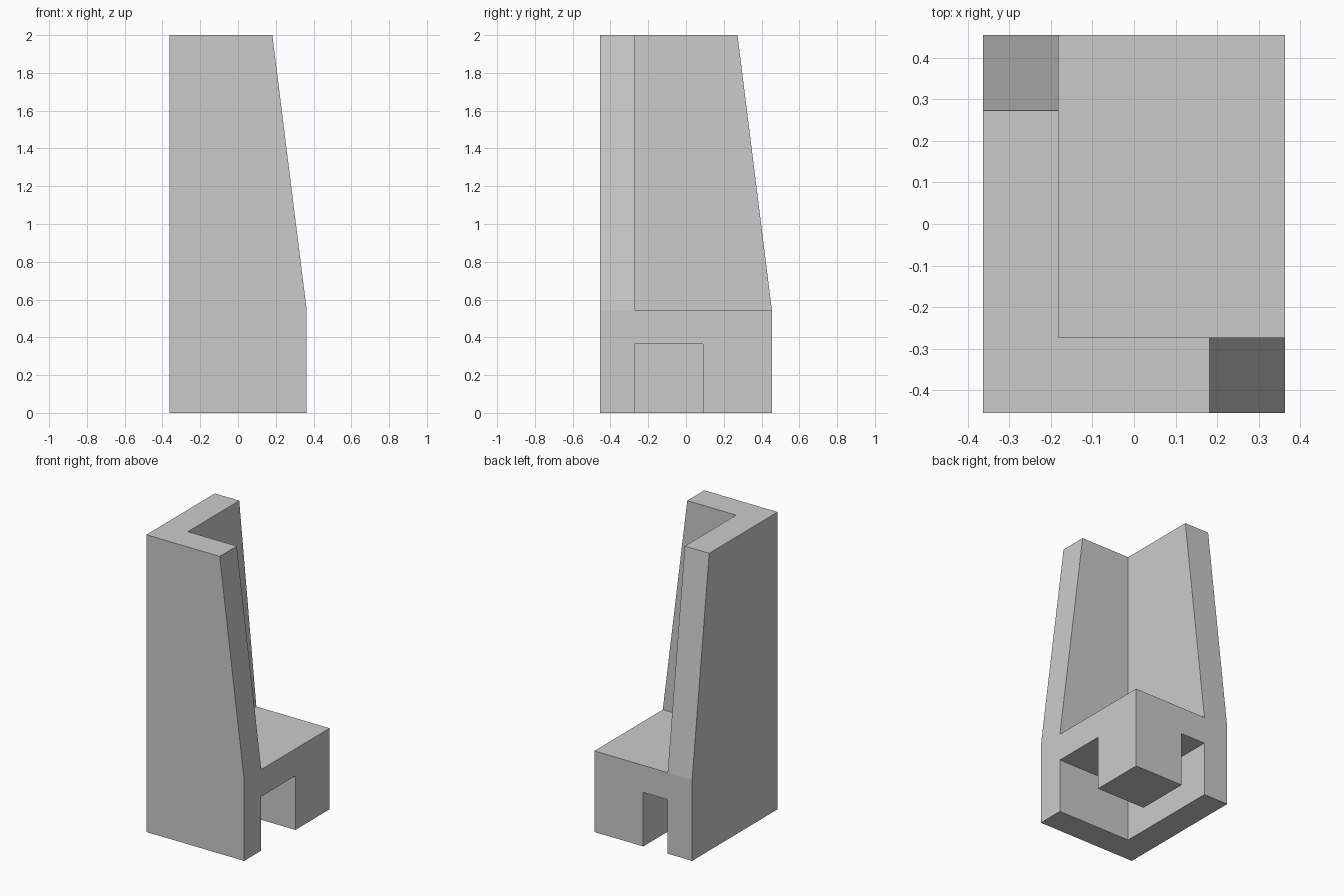
import bpy
import bmesh
from mathutils import Vector

cube = bpy.data.objects.get("Cube")
if cube:
    bpy.data.objects.remove(cube, do_unlink=True)

U = 2 / 11                      # wall thickness, the module of the whole model
X, Y = 2 * U, 2.5 * U           # half width and half depth
SEAT_TOP, HEIGHT = 3 * U, 11 * U

grey = bpy.data.materials.new("plain grey")
grey.use_nodes = True
colour = (0.6, 0.6, 0.6, 1)
grey.diffuse_color = colour
grey.node_tree.nodes["Principled BSDF"].inputs["Base Color"].default_value = colour


def prism(name, profile, push):
    """Extrude a flat outline along a vector into a solid part."""
    bm = bmesh.new()
    face = bm.faces.new([bm.verts.new(p) for p in profile])
    out = bmesh.ops.extrude_face_region(bm, geom=[face], use_keep_orig=True)
    moved = [v for v in out["geom"] if isinstance(v, bmesh.types.BMVert)]
    bmesh.ops.translate(bm, verts=moved, vec=Vector(push))
    bmesh.ops.recalc_face_normals(bm, faces=bm.faces)
    mesh = bpy.data.meshes.new(name)
    bm.to_mesh(mesh)
    bm.free()
    mesh.materials.append(grey)
    obj = bpy.data.objects.new(name, mesh)
    bpy.context.collection.objects.link(obj)
    return obj


def box(name, x0, x1, y0, y1, z0, z1):
    outline = [(x0, y0, z0), (x1, y0, z0), (x1, y1, z0), (x0, y1, z0)]
    return prism(name, outline, (0, 0, z1 - z0))


def wall_outline(start, end):
    """Upright wall whose free edge leans in above the seat."""
    return [(start, 0), (end, 0), (end, SEAT_TOP), (end - U, HEIGHT), (start, HEIGHT)]


# Two tall walls meeting at a corner
prism("front_wall", [(a, -Y, z) for a, z in wall_outline(-X, X)], (0, U, 0))
prism("side_wall", [(-X, a, z) for a, z in wall_outline(-Y + U, Y)], (U, 0, 0))

# Seat slab in the corner and the square leg under its free corner
box("seat", -X + U, X, -Y + U, Y, 2 * U, SEAT_TOP)
box("seat_leg", 0, X, Y - 2 * U, Y, 0, 2 * U)
